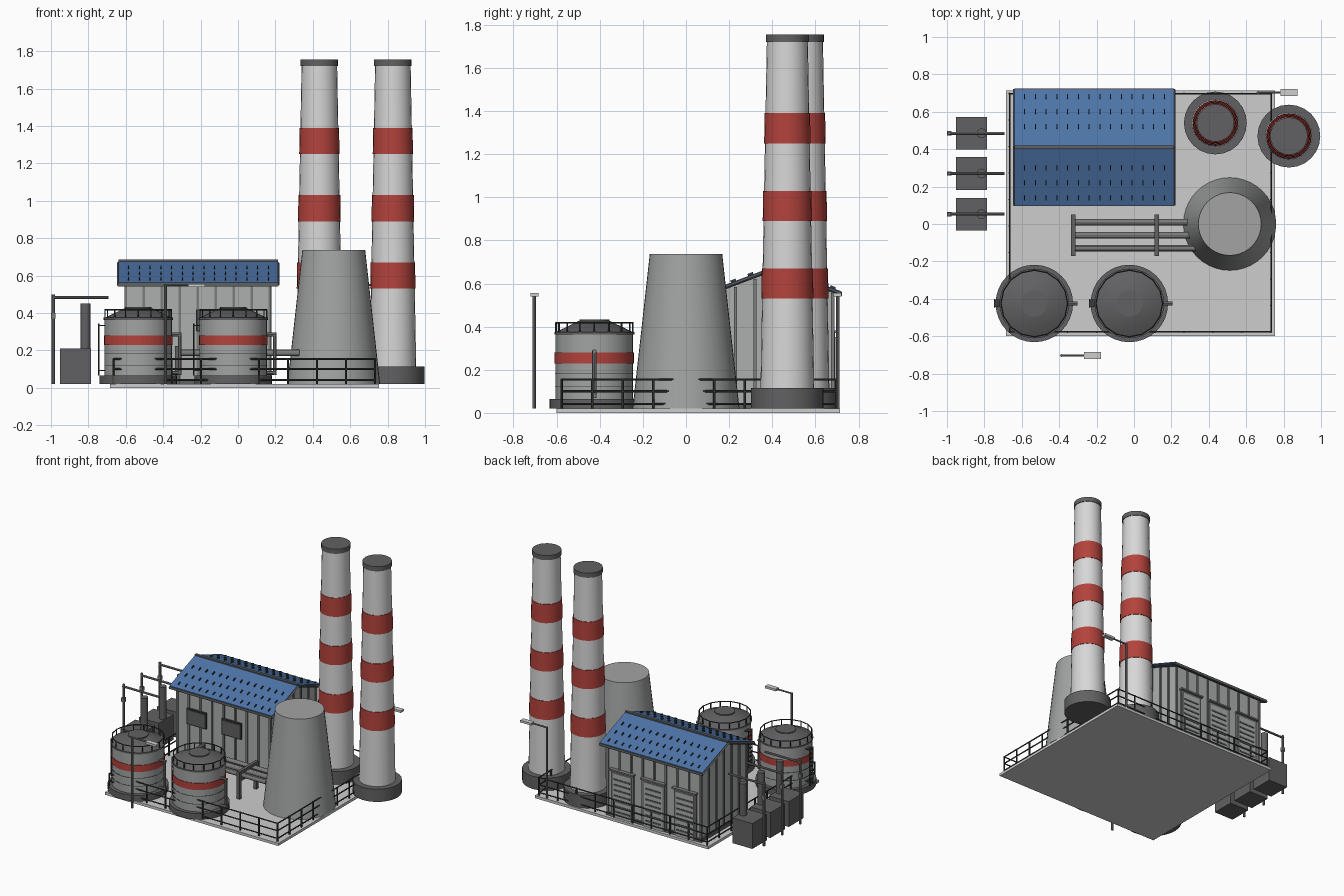
import bpy, bmesh, math
from mathutils import Vector, Matrix

cube = bpy.data.objects.get("Cube")
if cube:
    bpy.data.objects.remove(cube)


def material(name, r, g, b):
    m = bpy.data.materials.new(name)
    m.use_nodes = True
    m.diffuse_color = (r, g, b, 1)
    bsdf = m.node_tree.nodes["Principled BSDF"]
    bsdf.inputs["Base Color"].default_value = (r, g, b, 1)
    bsdf.inputs["Roughness"].default_value = 0.6
    return m


WHITE = material("chimney white", .68, .68, .68)
SLAB = material("pale concrete", .61, .61, .61)
WALL = material("wall grey", .42, .43, .43)
STEEL = material("concrete grey", .36, .37, .365)
DARK = material("dark grey", .12, .12, .125)
PIPE = material("pipe grey", .2, .2, .2)
BLACK = material("rail charcoal", .04, .045, .045)
RED = material("warning red", .45, .055, .045)
BLUE = material("roof blue", .075, .175, .39)


class Part:
    """Collects simple solids into one named object."""

    def __init__(self, name, mat):
        self.name, self.mat, self.bm = name, mat, bmesh.new()

    def box(self, x, y, z, rot=None):
        """Box from (min, max) pairs, optionally turned about its centre."""
        centre = Vector([(a + b) / 2 for a, b in (x, y, z)])
        size = [b - a for a, b in (x, y, z)]
        m = Matrix.Translation(centre) @ (rot or Matrix()) @ Matrix.Diagonal((*size, 1))
        bmesh.ops.create_cube(self.bm, size=1, matrix=m)
        return self

    def rod(self, p, q, r, r2=None, seg=8):
        p, q = Vector(p), Vector(q)
        d = q - p
        m = Matrix.Translation((p + q) / 2) @ d.to_track_quat('Z', 'Y').to_matrix().to_4x4()
        bmesh.ops.create_cone(self.bm, cap_ends=True, segments=seg, radius1=r,
                              radius2=r if r2 is None else r2, depth=d.length, matrix=m)
        return self

    def drum(self, x, y, z0, z1, r, r2=None, seg=32):
        return self.rod((x, y, z0), (x, y, z1), r, r2, seg)

    def prism(self, points, x0, x1):
        """Extrude a (y, z) outline along x."""
        face = self.bm.faces.new([self.bm.verts.new((x0, y, z)) for y, z in points])
        out = bmesh.ops.extrude_face_region(self.bm, geom=[face])["geom"]
        verts = [v for v in out if isinstance(v, bmesh.types.BMVert)]
        bmesh.ops.translate(self.bm, verts=verts, vec=(x1 - x0, 0, 0))
        bmesh.ops.recalc_face_normals(self.bm, faces=self.bm.faces)
        return self

    def done(self):
        me = bpy.data.meshes.new(self.name)
        self.bm.to_mesh(me)
        self.bm.free()
        me.materials.append(self.mat)
        ob = bpy.data.objects.new(self.name, me)
        bpy.context.collection.objects.link(ob)
        ob.select_set(True)
        bpy.context.view_layer.objects.active = ob


bpy.ops.object.select_all(action='DESELECT')
G = 0.02  # ground level on top of the slab
Part("ground_slab", SLAB).box((-.685, .755), (-.6, .715), (0, G)).done()

# Striped chimneys
def shaft_radius(z):
    return .125 - .03 * (z - .1) / 1.62

for side, x, y in (("inner", .435, .54), ("outer", .828, .47)):
    Part(side + "_chimney_shaft", WHITE).drum(x, y, .1, 1.73, .125, .095, 24).done()
    Part(side + "_chimney_base", DARK).drum(x, y, G, .115, .168, seg=24).done()
    Part(side + "_chimney_cap", DARK).drum(x, y, 1.72, 1.755, .1, seg=24).done()
    bands = Part(side + "_chimney_bands", RED)
    for z in (.53, .89, 1.25):
        bands.drum(x, y, z, z + .14, shaft_radius(z) + .004, shaft_radius(z + .14) + .004, 24)
    bands.done()

# Cooling tower
Part("cooling_tower", STEEL).drum(.512, 0, G, .737, .248, .168, 40).done()

# Storage tanks with ladder, side pipe and roof railing
for side, x in (("right", -.533), ("left", -.025)):
    y = -.425
    Part(side + "_tank_body", STEEL).drum(x, y, G, .37, .18).done()
    Part(side + "_tank_band", RED).drum(x, y, .23, .28, .184).done()
    top = Part(side + "_tank_trim", DARK).drum(x, y, G, .065, .207)
    top.drum(x, y, .363, .375, .186).drum(x, y, .375, .425, .178, .075)
    top.drum(x, y, .425, .432, .07).done()
    rail = Part(side + "_tank_railing", BLACK)
    n = 16
    ring = [Vector((x + .178 * math.cos(i * math.tau / n), y + .178 * math.sin(i * math.tau / n), .418))
            for i in range(n)]
    for i, p in enumerate(ring):
        rail.rod(p, ring[i - 1], .004, seg=6)
        rail.rod(p, p - Vector((0, 0, .05)), .004, seg=6)
    for z in (.12, .18):
        rail.drum(x, y, z, z + .003, .1815)
    rail.done()
    ladder = Part(side + "_tank_ladder", BLACK)
    for dy in (-.02, .02):
        ladder.rod((x - .212, y + dy, .065), (x - .212, y + dy, .345), .004, seg=6)
    for i in range(9):
        z = .08 + i * .031
        ladder.box((x - .216, x - .208), (y - .02, y + .02), (z, z + .006))
    for z in (.09, .33):
        ladder.box((x - .212, x - .17), (y - .02, y + .02), (z, z + .006))
    ladder.done()
    feed = Part(side + "_tank_side_pipe", PIPE)
    feed.rod((x + .222, y, .07), (x + .222, y, .29), .01)
    feed.rod((x + .17, y, .08), (x + .232, y, .08), .01)
    feed.rod((x + .17, y, .285), (x + .232, y, .285), .01).done()

# Main hall: gabled walls with ribs, doors and windows
X0, X1, Y0, Y1, YM = -.6, .17, .14, .68, .41
Part("hall_walls", WALL).prism([(Y0, G), (Y1, G), (Y1, .56), (YM, .665), (Y0, .56)], X0, X1).done()
ribs = Part("hall_wall_ribs", PIPE)
for i in range(9):
    x = X0 + (X1 - X0) * i / 8
    for y in (Y0, Y1):
        ribs.box((x - .007, x + .007), (y - .008, y + .008), (G, .555))
for i in range(1, 6):
    y = Y0 + (Y1 - Y0) * i / 6
    top_z = .655 - .39 * abs(y - YM)
    for x in (X0, X1):
        ribs.box((x - .008, x + .008), (y - .007, y + .007), (G, top_z))
ribs.done()
Part("hall_plinth", DARK).box((X0 - .01, X1 + .01), (Y0 - .01, Y1 + .01), (G, .045)).done()

frames, shutters, slats = (Part("door_frames", PIPE), Part("door_shutters", WALL), Part("door_slats", DARK))
for x in (-.475, -.215, .045):
    frames.box((x - .092, x + .092), (Y1, Y1 + .012), (G, .37))
    frames.box((x - .1, x + .1), (Y1, Y1 + .03), (.37, .382))
    shutters.box((x - .076, x + .076), (Y1, Y1 + .016), (G, .352))
    for i in range(7):
        z = .06 + i * .04
        slats.box((x - .066, x + .066), (Y1, Y1 + .02), (z, z + .012))
for part in (frames, shutters, slats):
    part.done()

frames, panes = Part("window_frames", BLACK), Part("window_panes", DARK)
for x in (-.435, -.145):
    frames.box((x - .08, x + .08), (Y0 - .014, Y0), (.3, .42))
    panes.box((x - .07, x + .07), (Y0 - .018, Y0), (.31, .41))
frames.done()
panes.done()

# Roof with gutters, ridge cap, gable trims and standing clips
RX0, RX1, EY, EZ, RZ = -.64, .213, .31, .56, .68
slope = (RZ - EZ) / EY
Part("hall_roof", BLUE).prism([(YM - EY, EZ - .006), (YM, RZ - .012), (YM + EY, EZ - .006),
                               (YM + EY, EZ + .004), (YM, RZ), (YM - EY, EZ + .004)], RX0, RX1).done()
trim = Part("roof_trim", DARK)
trim.box((RX0, RX1), (YM - .01, YM + .01), (RZ - .008, RZ + .005))
clips = Part("roof_clips", BLACK)
for s in (-1, 1):
    trim.box((RX0, RX1), sorted((YM + s * (EY - .012), YM + s * (EY + .004))), (EZ - .018, EZ))
    for x in (RX0, RX1):
        trim.rod((x, YM + s * EY, EZ - .01), (x, YM, RZ - .012), .008, seg=4)
    tilt = Matrix.Rotation(-s * math.atan(slope), 4, 'X')
    for row in (.11, .19, .27):
        y, z = YM + s * row, RZ - slope * row
        for i in range(14):
            x = -.585 + i * .0575
            clips.box((x - .003, x + .003), (y - .013, y + .013), (z - .004, z + .012), tilt)
trim.done()
clips.done()

# Pipe rack running into the cooling tower
pipes = Part("rack_pipes", PIPE)
for y in (.01, -.06, -.13):
    pipes.rod((-.33, y, .188), (.33, y, .188), .018, seg=12)
pipes.done()
rack = Part("pipe_rack_frames", DARK)
for x in (-.325, .122):
    rack.box((x - .012, x + .012), (-.172, .05), (.205, .225))
    rack.box((x - .012, x + .012), (-.172, .05), (.15, .17))
    for y in (-.16, .038):
        rack.box((x - .012, x + .012), (y - .012, y + .012), (G, .225))
rack.done()

# Generator boxes with exhaust stack and gantry pole
boxes, stacks, poles = (Part("generator_boxes", DARK), Part("generator_stacks", DARK), Part("generator_poles", PIPE))
for y in (.053, .27, .485):
    boxes.box((-.952, -.787), (y - .087, y + .087), (G, .21))
    stacks.drum(-.815, y, .2, .45, .026, seg=16)
    poles.rod((-.988, y, G), (-.988, y, .5), .009)
    poles.rod((-.995, y, .483), (-.693, y, .483), .008)
    poles.box((-1, -.976), (y - .012, y + .012), (.37, .4))
for part in (boxes, stacks, poles):
    part.done()

# Perimeter railing
fence = Part("perimeter_railing", BLACK)
corners = [(-.665, -.577), (.733, -.577), (.733, .697), (-.665, .697)]
for i, (ax, ay) in enumerate(corners):
    a = Vector((ax, ay, 0))
    b = Vector((*corners[(i + 1) % 4], 0))
    for z in (.042, .1, .155):
        up = Vector((0, 0, z))
        fence.rod(a + up, b + up, .005, seg=6)
    for k in range(9):
        p = a.lerp(b, k / 9)
        fence.rod(p + Vector((0, 0, G)), p + Vector((0, 0, .158)), .006, seg=6)
fence.done()

# Street lamps
for side, x, y in (("front", -.387, -.703), ("back", .663, .703)):
    post = Part(side + "_lamp_post", PIPE)
    post.rod((x, y, G), (x, y, .555), .008).rod((x, y, .55), (x + .14, y, .55), .006).done()
    Part(side + "_lamp_head", SLAB).box((x + .12, x + .21), (y - .018, y + .018), (.54, .556)).done()

bpy.ops.object.shade_smooth_by_angle(angle=math.radians(30))
